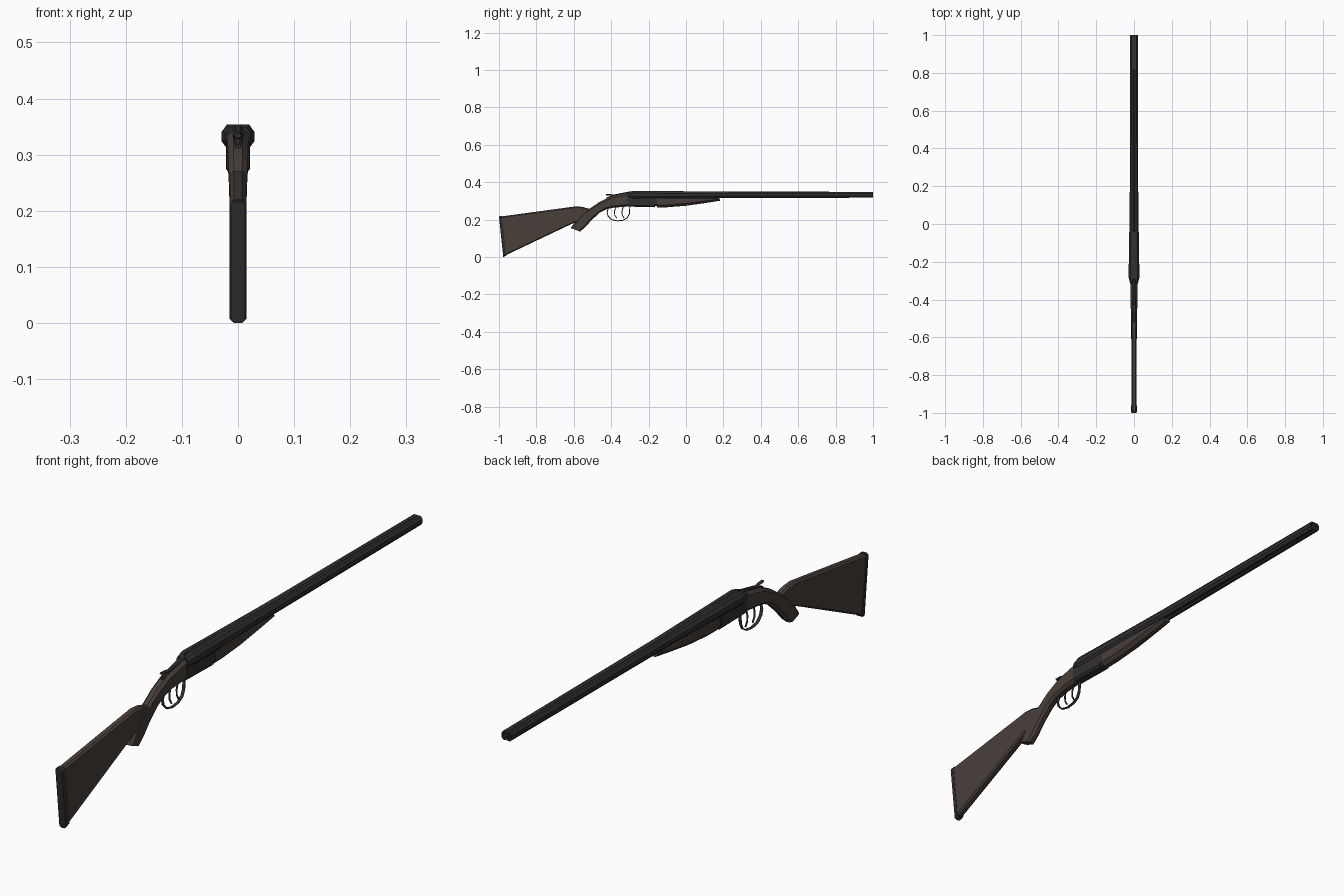
import bpy, bmesh, math


def material(name, col):
    m = bpy.data.materials.new(name)
    m.diffuse_color = (*col, 1)
    return m


WOOD = material("dark_wood", (0.065, 0.05, 0.042))
STEEL = material("dark_steel", (0.03, 0.03, 0.032))
RUBBER = material("rubber", (0.025, 0.025, 0.026))


def skin(name, rings, mat):
    """Bridge equal-length rings of points and cap both ends."""
    bm = bmesh.new()
    rows = [[bm.verts.new(p) for p in ring] for ring in rings]
    n = len(rows[0])
    for a, b in zip(rows, rows[1:]):
        for i in range(n):
            bm.faces.new((a[i], a[(i + 1) % n], b[(i + 1) % n], b[i]))
    bm.faces.new(rows[0])
    bm.faces.new(rows[-1])
    bmesh.ops.recalc_face_normals(bm, faces=bm.faces)
    me = bpy.data.meshes.new(name)
    bm.to_mesh(me)
    bm.free()
    me.materials.append(mat)
    ob = bpy.data.objects.new(name, me)
    bpy.context.collection.objects.link(ob)
    return ob


def loft(name, stations, mat, chamfer=0.45):
    """Stations are (top y, top z, bottom y, bottom z, half width)."""
    rings = []
    for yt, zt, yb, zb, w in stations:
        length = math.hypot(yt - yb, zt - zb)
        c = min(w * chamfer, length * 0.4)
        t, x = c / length, w - c
        sec = [(x, 0), (w, t), (w, 1 - t), (x, 1), (-x, 1), (-w, 1 - t), (-w, t), (-x, 0)]
        rings.append([(px, yb + (yt - yb) * s, zb + (zt - zb) * s) for px, s in sec])
    return skin(name, rings, mat)


def wire(name, pts, r, widen, mat):
    """Thin bent strap in the centre plane."""
    cu = bpy.data.curves.new(name, 'CURVE')
    cu.dimensions = '3D'
    cu.bevel_depth = r
    cu.bevel_resolution = 1
    cu.use_fill_caps = True
    sp = cu.splines.new('POLY')
    sp.points.add(len(pts) - 1)
    for p, (y, z) in zip(sp.points, pts):
        p.co = (0, y, z, 1)
    cu.materials.append(mat)
    ob = bpy.data.objects.new(name, cu)
    ob.scale.x = widen
    bpy.context.collection.objects.link(ob)


# butt stock and pad
loft("butt_stock", [
    (-0.987, 0.217, -0.963, 0.010, 0.0135),
    (-0.588, 0.271, -0.605, 0.180, 0.0135),
    (-0.552, 0.268, -0.560, 0.190, 0.0135),
    (-0.505, 0.254, -0.525, 0.210, 0.0125)], WOOD)
loft("butt_pad", [
    (-1.000, 0.216, -0.977, 0.000, 0.0125),
    (-0.996, 0.219, -0.973, 0.001, 0.0148),
    (-0.984, 0.220, -0.960, 0.008, 0.0148)], RUBBER)

# pistol grip sweeping up to the receiver
loft("grip", [
    (-0.617, 0.155, -0.567, 0.136, 0.015),
    (-0.590, 0.192, -0.540, 0.158, 0.015),
    (-0.555, 0.232, -0.505, 0.197, 0.015),
    (-0.513, 0.260, -0.460, 0.238, 0.016),
    (-0.465, 0.293, -0.425, 0.256, 0.017),
    (-0.405, 0.322, -0.385, 0.264, 0.018),
    (-0.310, 0.344, -0.310, 0.270, 0.020)], WOOD, 0.55)

# receiver
loft("receiver", [
    (-0.312, 0.343, -0.312, 0.269, 0.0205),
    (-0.285, 0.350, -0.285, 0.269, 0.0215),
    (-0.165, 0.345, -0.165, 0.266, 0.0205)], STEEL, 0.35)
loft("top_tang", [
    (-0.425, 0.318, -0.425, 0.300, 0.005),
    (-0.385, 0.334, -0.385, 0.310, 0.007),
    (-0.300, 0.351, -0.300, 0.320, 0.010)], STEEL)

# twin octagonal barrels with hollow muzzles
BORE = 0.6
for side, label in ((-1, "left"), (1, "right")):
    rings = []
    for y, cx, rx, rz in [
            (-0.310, 0.011, 0.011, 0.015), (-0.282, 0.013, 0.0160, 0.0215),
            (-0.110, 0.011, 0.0150, 0.0200), (0.170, 0.010, 0.0125, 0.0165),
            (1.0, 0.0085, 0.0115, 0.0155), (1.0, 0.0085, 0.0115 * BORE, 0.0155 * BORE),
            (0.93, 0.0085, 0.0115 * BORE, 0.0155 * BORE)]:
        k = 1 / math.cos(math.pi / 8)
        ang = [(i + 0.5) * math.pi / 4 for i in range(8)]
        rings.append([(side * cx + rx * k * math.cos(a), y, 0.3325 + rz * k * math.sin(a))
                      for a in ang])
    skin(label + "_barrel", rings, STEEL)

# sighting rib between the barrels
loft("rib", [
    (-0.290, 0.354, -0.290, 0.330, 0.0055),
    (0.170, 0.350, 0.170, 0.325, 0.0045),
    (0.999, 0.3485, 0.999, 0.325, 0.0035)], STEEL, 0.2)

# fore-end
loft("fore_end_iron", [
    (-0.175, 0.325, -0.175, 0.272, 0.0195),
    (-0.130, 0.325, -0.130, 0.272, 0.0195)], STEEL)
loft("fore_end", [
    (-0.155, 0.325, -0.155, 0.265, 0.0205),
    (-0.100, 0.325, -0.100, 0.266, 0.0215),
    (0.000, 0.325, 0.000, 0.274, 0.0210),
    (0.100, 0.323, 0.100, 0.288, 0.0195),
    (0.178, 0.321, 0.182, 0.301, 0.0160)], WOOD, 0.6)

# trigger guard, triggers and top lever
wire("trigger_guard", [
    (-0.300, 0.270), (-0.303, 0.232), (-0.313, 0.210), (-0.335, 0.197), (-0.367, 0.193),
    (-0.397, 0.200), (-0.416, 0.218), (-0.422, 0.240), (-0.415, 0.262)], 0.0028, 2.2, STEEL)
for y, label in ((-0.335, "front"), (-0.375, "rear")):
    wire(label + "_trigger", [(y, 0.270), (y - 0.007, 0.245), (y - 0.006, 0.225),
                              (y + 0.004, 0.208)], 0.0028, 1.3, STEEL)
wire("top_lever", [(-0.427, 0.334), (-0.405, 0.333), (-0.385, 0.328), (-0.350, 0.338)],
     0.0045, 1.5, STEEL)
